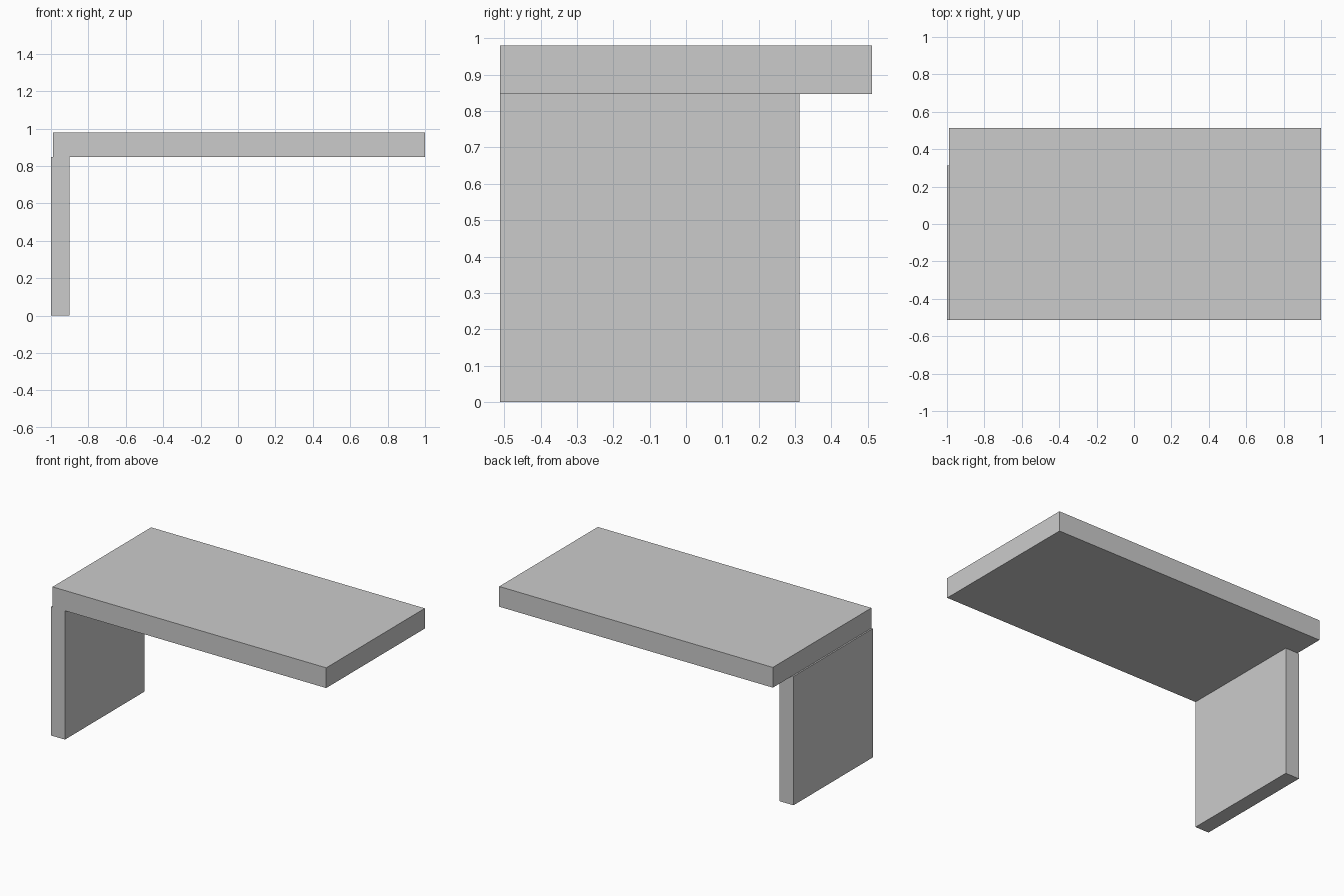
import bpy, bmesh
from mathutils import Vector

if "Cube" in bpy.data.objects:
    bpy.data.objects.remove(bpy.data.objects["Cube"])


def box(name, lo, hi):
    lo, hi = Vector(lo), Vector(hi)
    bm = bmesh.new()
    bmesh.ops.create_cube(bm, size=1)
    bmesh.ops.scale(bm, vec=hi - lo, verts=bm.verts)
    bmesh.ops.translate(bm, vec=(lo + hi) / 2, verts=bm.verts)
    mesh = bpy.data.meshes.new(name)
    bm.to_mesh(mesh)
    bm.free()
    obj = bpy.data.objects.new(name, mesh)
    bpy.context.collection.objects.link(obj)
    return obj


# Thick top slab, slightly inset from the leg's outer face
desk = box("desk", (-0.99, -0.512, 0.847), (1.0, 0.512, 0.98))

# Panel leg, flush with the front of the slab
leg = box("panel_leg", (-1.0, -0.512, 0.0), (-0.90, 0.312, 0.847))

# Weld both into one solid
union = desk.modifiers.new("join_leg", 'BOOLEAN')
union.operation = 'UNION'
union.solver = 'EXACT'
union.object = leg
bpy.context.view_layer.objects.active = desk
desk.select_set(True)
bpy.ops.object.modifier_apply(modifier=union.name)
bpy.data.objects.remove(leg)

# Clear the seam on the flush front face
bm = bmesh.new()
bm.from_mesh(desk.data)
bmesh.ops.dissolve_limit(bm, angle_limit=0.01, verts=bm.verts, edges=bm.edges)
bm.to_mesh(desk.data)
bm.free()
